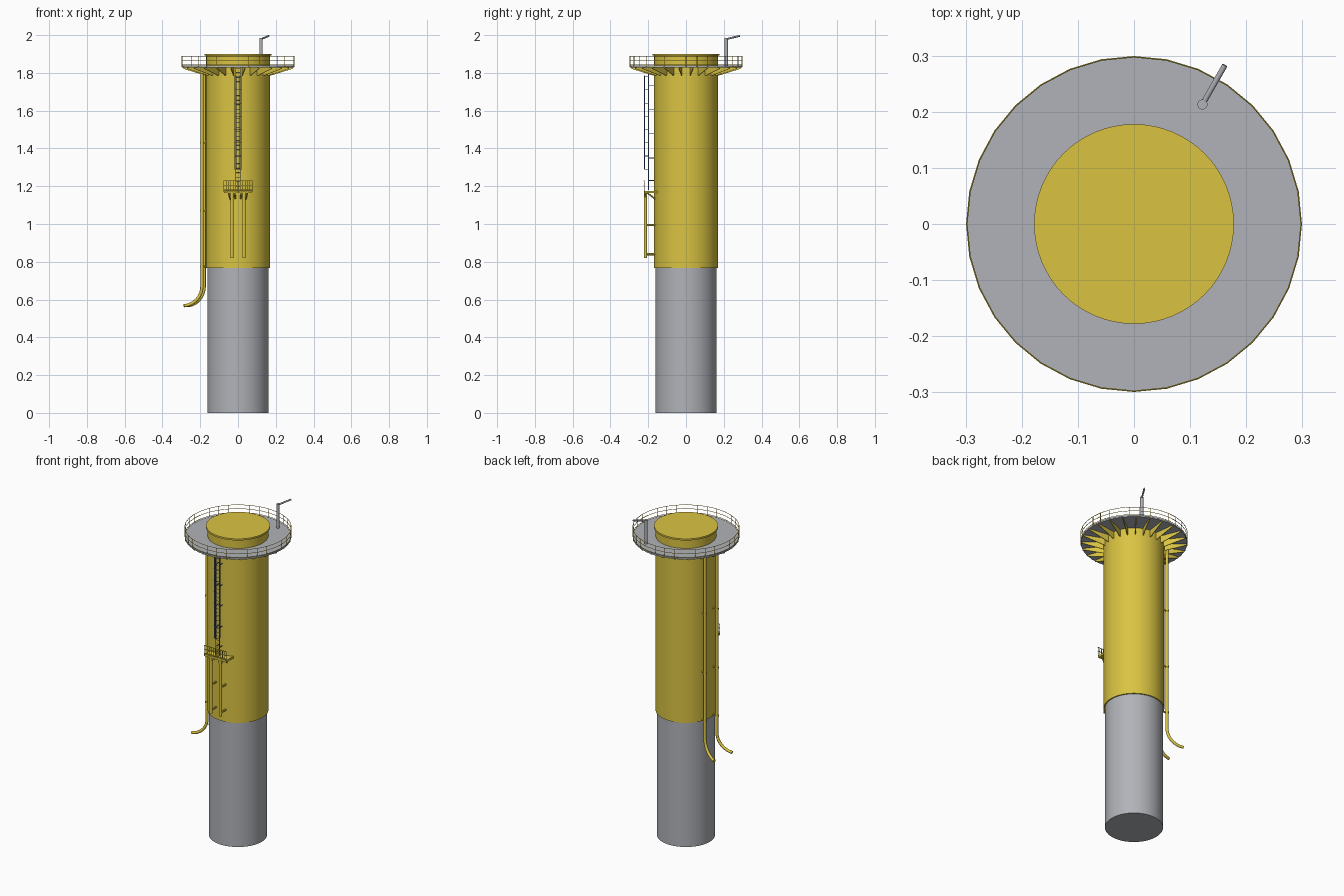
import bpy, bmesh, math
from mathutils import Vector, Matrix

if "Cube" in bpy.data.objects:
    bpy.data.objects.remove(bpy.data.objects["Cube"])


def material(name, rgb):
    m = bpy.data.materials.new(name)
    m.diffuse_color = (*rgb, 1)
    m.use_nodes = True
    m.node_tree.nodes["Principled BSDF"].inputs["Base Color"].default_value = m.diffuse_color
    return m


YELLOW = material("yellow paint", (0.70, 0.55, 0.055))
GREY = material("grey steel", (0.44, 0.45, 0.48))
BLUE = material("blue grey ladder", (0.12, 0.17, 0.34))


def finish(name, bm, mat, smooth=True):
    bmesh.ops.recalc_face_normals(bm, faces=bm.faces[:])
    me = bpy.data.meshes.new(name)
    bm.to_mesh(me)
    bm.free()
    me.materials.append(mat)
    ob = bpy.data.objects.new(name, me)
    bpy.context.collection.objects.link(ob)
    if smooth:
        bpy.ops.object.select_all(action='DESELECT')
        ob.select_set(True)
        bpy.context.view_layer.objects.active = ob
        bpy.ops.object.shade_smooth_by_angle(angle=math.radians(35))
    return ob


def rod(bm, a, b, r, n=8):
    """Round bar from a to b."""
    a, b = Vector(a), Vector(b)
    d = b - a
    rot = d.to_track_quat('Z', 'Y').to_matrix().to_4x4()
    bmesh.ops.create_cone(bm, cap_ends=True, segments=n, radius1=r, radius2=r,
                          depth=d.length, matrix=Matrix.Translation((a + b) / 2) @ rot)


def box(bm, lo, hi):
    lo, hi = Vector(lo), Vector(hi)
    bmesh.ops.create_cube(bm, size=1, matrix=Matrix.Translation((lo + hi) / 2)
                          @ Matrix.Diagonal((*(hi - lo), 1)))


def lathe(name, profile, mat, n):
    """Revolve an (r, z) profile around the z axis."""
    bm = bmesh.new()
    vs = [bm.verts.new((r, 0, z)) for r, z in profile]
    es = [bm.edges.new(p) for p in zip(vs, vs[1:])]
    bmesh.ops.spin(bm, geom=vs + es, axis=(0, 0, 1), cent=(0, 0, 0),
                   angle=2 * math.pi, steps=n, use_duplicate=False)
    bmesh.ops.remove_doubles(bm, verts=bm.verts[:], dist=1e-5)
    return finish(name, bm, mat)


def polar(r, ang, z):
    return Vector((r * math.cos(ang), r * math.sin(ang), z))


def ring(bm, radius, z, r, n):
    for i in range(n):
        rod(bm, polar(radius, math.tau * i / n, z),
            polar(radius, math.tau * (i + 1) / n, z), r, 6)


def tube(name, pts, r, mat):
    """Swept pipe along a path."""
    cu = bpy.data.curves.new(name, 'CURVE')
    cu.dimensions = '3D'
    cu.bevel_depth, cu.bevel_resolution, cu.use_fill_caps = r, 3, True
    sp = cu.splines.new('POLY')
    sp.points.add(len(pts) - 1)
    for p, co in zip(sp.points, pts):
        p.co = (*co, 1)
    cu.materials.append(mat)
    ob = bpy.data.objects.new(name, cu)
    bpy.context.collection.objects.link(ob)


# Main column: pile, transition sleeve and lid
lathe("pile", [(0, 0), (0.162, 0), (0.162, 0.78), (0, 0.78)], GREY, 64)
lathe("transition_sleeve", [(0, 0.766), (0.169, 0.766), (0.169, 1.892), (0, 1.892)], YELLOW, 64)
lathe("lid_flange", [(0, 1.891), (0.178, 1.891), (0.178, 1.901), (0, 1.901)], YELLOW, 64)

# Work platform deck
lathe("deck", [(0.165, 1.829), (0.297, 1.829), (0.297, 1.838), (0.165, 1.838)], GREY, 32)

# Tapered gussets under the deck
bm = bmesh.new()
for i in range(24):
    a = math.tau * (i + 0.5) / 24
    side = polar(0.002, a + math.pi / 2, 0)
    prof = [(0.165, 1.786), (0.175, 1.786), (0.292, 1.822), (0.292, 1.830), (0.165, 1.830)]
    f = bm.faces.new([bm.verts.new(polar(r, a, z) - side) for r, z in prof])
    ext = bmesh.ops.extrude_face_region(bm, geom=[f])
    bmesh.ops.translate(bm, vec=side * 2,
                        verts=[v for v in ext['geom'] if isinstance(v, bmesh.types.BMVert)])
finish("deck_gussets", bm, YELLOW, False)

# Deck railing
bm = bmesh.new()
for i in range(32):
    a = math.tau * i / 32
    if i % 4 != 3:
        rod(bm, polar(0.298, a, 1.83), polar(0.298, a, 1.889), 0.0015, 6)
for z in (1.842, 1.865, 1.889):
    ring(bm, 0.298, z, 0.0015, 32)
finish("deck_railing", bm, YELLOW)

# Davit crane
bm = bmesh.new()
rod(bm, (0.122, 0.213, 1.835), (0.122, 0.213, 1.985), 0.009, 16)
rod(bm, (0.122, 0.213, 1.979), (0.162, 0.283, 1.9955), 0.005, 12)
finish("davit_crane", bm, GREY)

# Cable tubes with a flared foot, and their clamps
for k, deg in enumerate((158, 188)):
    a = math.radians(deg)
    path = [polar(0.193, a, 1.83)]
    for j in range(13):
        t = math.radians(j * 7.2)
        path.append(polar(0.193 + 0.103 * (1 - math.cos(t)), a, 0.67 - 0.103 * math.sin(t)))
    tube(f"cable_tube_{k + 1}", path, 0.0085, YELLOW)
    bm = bmesh.new()
    for z in (0.775, 1.07, 1.43):
        rod(bm, polar(0.165, a, z), polar(0.193, a, z), 0.005)
        rod(bm, polar(0.193, a, z - 0.006), polar(0.193, a, z + 0.006), 0.0105, 12)
    finish(f"cable_tube_clamps_{k + 1}", bm, YELLOW)

# Access ladder with standoffs
bm = bmesh.new()
for s in (-1, 1):
    rod(bm, (s * 0.012, -0.198, 1.18), (s * 0.012, -0.198, 1.83), 0.0022, 6)
    for z in (1.23, 1.35, 1.48, 1.605, 1.735):
        rod(bm, (s * 0.012, -0.198, z), (s * 0.012, -0.165, z), 0.002, 6)
for i in range(27):
    z = 1.2 + i * 0.024
    rod(bm, (-0.012, -0.198, z), (0.012, -0.198, z), 0.0012, 6)
finish("ladder", bm, BLUE)

# Safety cage: half-hoops and upright strips
bm = bmesh.new()
cage = [(0.018 * math.cos(t), -0.2 - 0.022 * math.sin(t))
        for t in (math.pi * j / 6 for j in range(7))]
for i in range(8):
    z = 1.29 + i * 0.07
    if z > 1.79:
        z = 1.785
    for p, q in zip(cage, cage[1:]):
        rod(bm, (*p, z), (*q, z), 0.0016, 6)
for p in cage[::2] + [cage[3]]:
    rod(bm, (*p, 1.29), (*p, 1.785), 0.0014, 6)
finish("ladder_cage", bm, BLUE)

# Rest platform with its braces
bm = bmesh.new()
box(bm, (-0.075, -0.222, 1.163), (0.075, -0.150, 1.175))
for x in (-0.05, -0.017, 0.017, 0.05):
    rod(bm, (x, -0.205, 1.165), (x * 0.8, -0.160, 1.13), 0.004)
finish("rest_platform", bm, YELLOW, False)

# Rest platform railing
bm = bmesh.new()
for i in range(13):
    x = -0.075 + i * 0.0125
    rod(bm, (x, -0.222, 1.17), (x, -0.222, 1.23), 0.0016, 6)
for z in (1.18, 1.205, 1.229):
    rod(bm, (-0.076, -0.222, z), (0.076, -0.222, z), 0.0022, 6)
finish("rest_platform_railing", bm, YELLOW)

# Boat landing: fender tubes and stub arms
bm = bmesh.new()
for s in (-1, 1):
    x = s * 0.032
    rod(bm, (x, -0.215, 0.82), (x, -0.215, 1.168), 0.0085, 16)
    for z in (0.84, 0.995):
        rod(bm, (x, -0.215, z), (x, -0.155, z), 0.0055, 10)
    rod(bm, (x, -0.215, 1.13), (s * 0.05, -0.215, 1.168), 0.004)
    rod(bm, (x, -0.215, 1.13), (s * 0.014, -0.215, 1.168), 0.004)
finish("boat_landing", bm, YELLOW)
